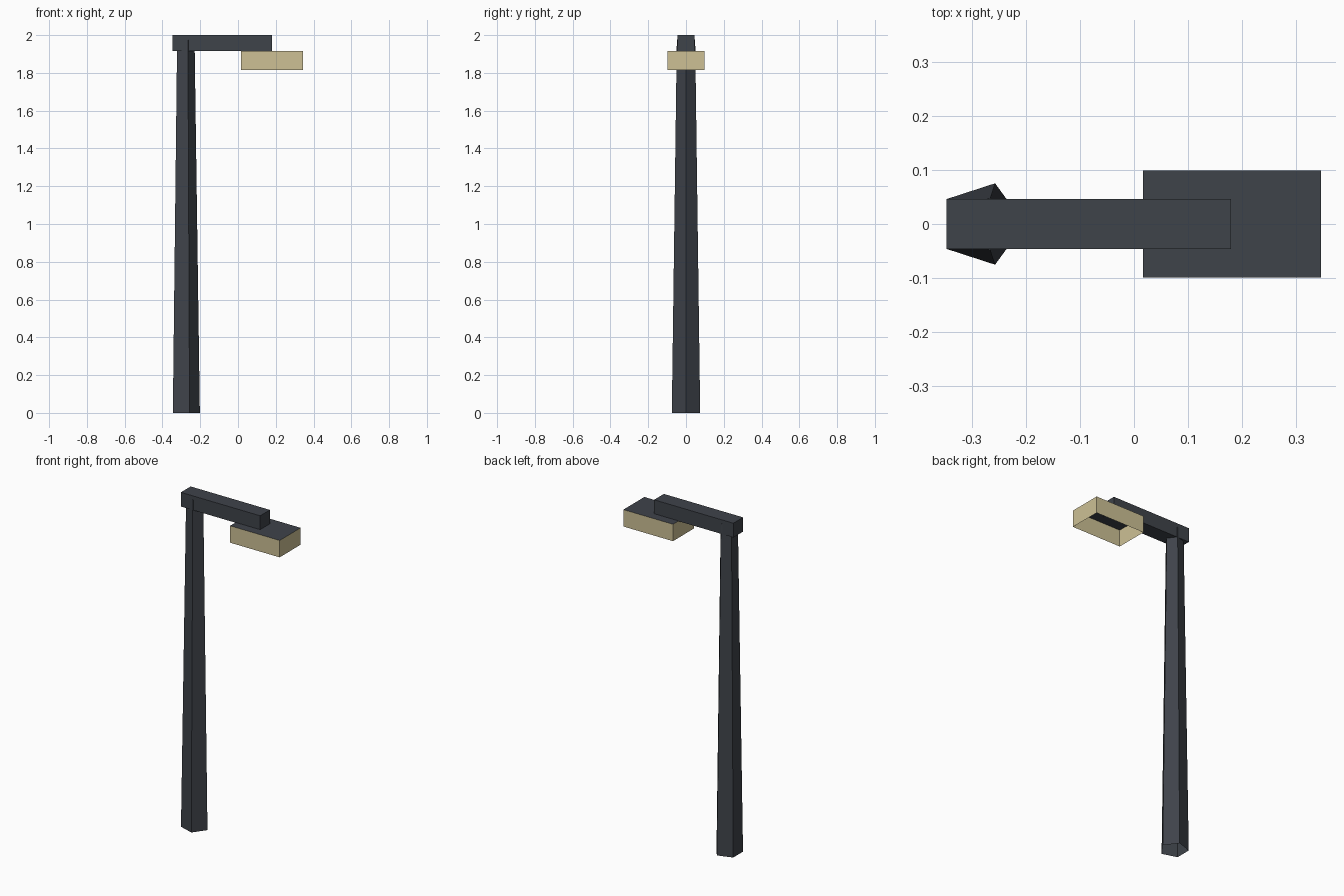
import bpy
import bmesh
from math import cos, sin, tau

cube = bpy.data.objects.get("Cube")
if cube:
    bpy.data.objects.remove(cube, do_unlink=True)


def make_material(name, colour):
    mat = bpy.data.materials.new(name)
    mat.use_nodes = True
    mat.diffuse_color = (*colour, 1)
    bsdf = next(n for n in mat.node_tree.nodes if n.type == 'BSDF_PRINCIPLED')
    bsdf.inputs["Base Color"].default_value = (*colour, 1)
    return mat


dark_metal = make_material("dark metal", (0.049, 0.056, 0.068))
warm_glass = make_material("warm glass", (0.61, 0.53, 0.30))


def add_object(name, bm, *materials):
    mesh = bpy.data.meshes.new(name)
    bm.to_mesh(mesh)
    bm.free()
    for mat in materials:
        mesh.materials.append(mat)
    obj = bpy.data.objects.new(name, mesh)
    bpy.context.collection.objects.link(obj)
    return obj


def box(x0, x1, half_y, z0, z1):
    bm = bmesh.new()
    bmesh.ops.create_cube(bm, size=1)
    bmesh.ops.scale(bm, vec=(x1 - x0, 2 * half_y, z1 - z0), verts=bm.verts)
    bmesh.ops.translate(bm, vec=((x0 + x1) / 2, 0, (z0 + z1) / 2), verts=bm.verts)
    return bm


# Tapered five-sided pole, open at the foot
SIDES, POLE_X = 5, -0.281
bm = bmesh.new()
foot, head = [
    [bm.verts.new((POLE_X + r * cos(tau * i / SIDES), r * sin(tau * i / SIDES), z))
     for i in range(SIDES)]
    for r, z in ((0.079, 0), (0.051, 1.977))]
for i in range(SIDES):
    j = (i + 1) % SIDES
    bm.faces.new((foot[i], foot[j], head[j], head[i]))
bm.faces.new(head)
add_object("pole", bm, dark_metal)

# Horizontal arm over the pole
add_object("arm", box(-0.346, 0.179, 0.046, 1.915, 2), dark_metal)

# Lamp shade: glowing walls, dark lid, open underneath
bm = box(0.017, 0.345, 0.099, 1.816, 1.917)
bm.normal_update()
bmesh.ops.delete(bm, geom=[f for f in bm.faces if f.normal.z < -0.5], context='FACES')
for face in bm.faces:
    face.material_index = 1 if face.normal.z > 0.5 else 0
add_object("lamp_shade", bm, warm_glass, dark_metal)
